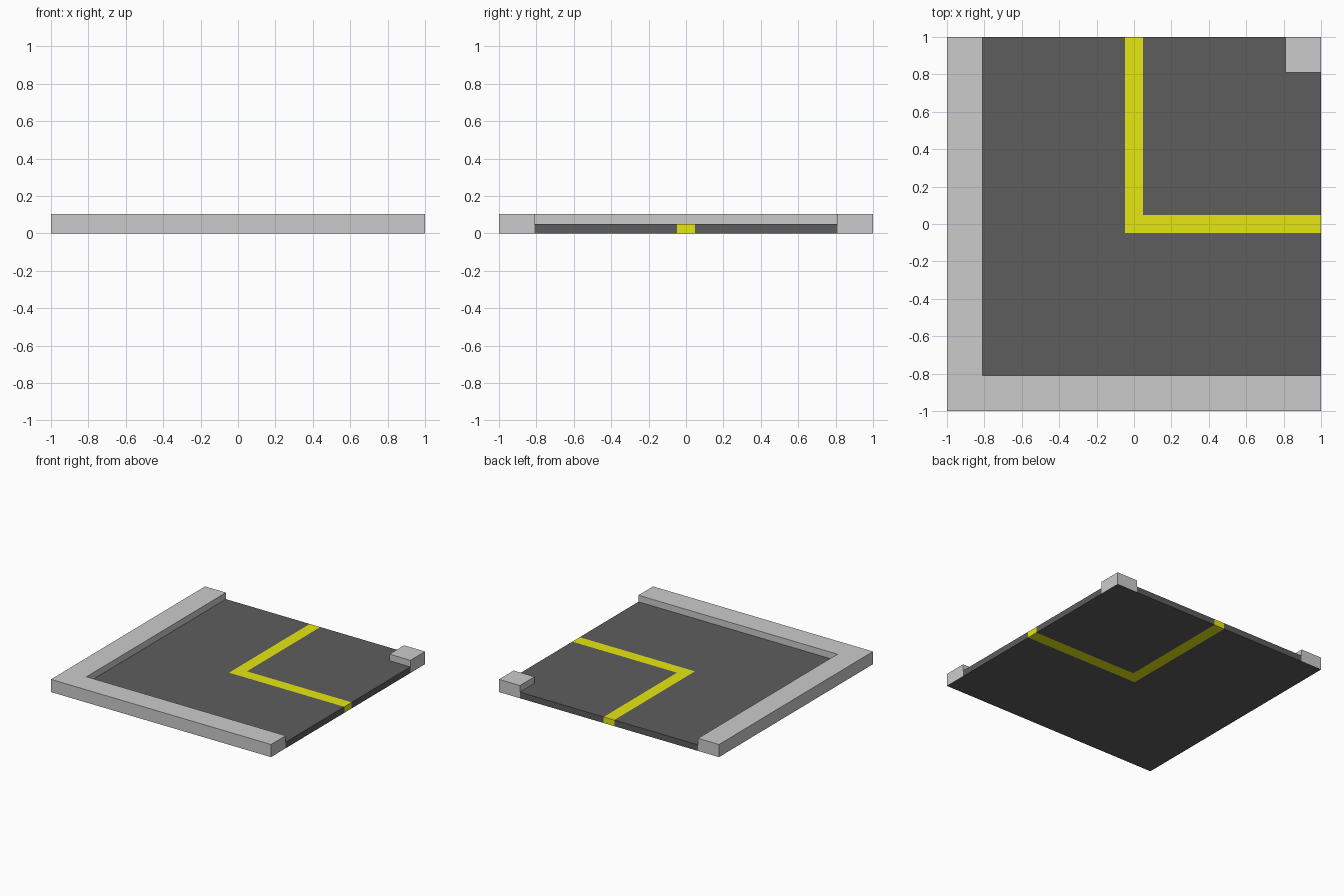
import bpy, bmesh

if "Cube" in bpy.data.objects:
    bpy.data.objects.remove(bpy.data.objects["Cube"])

TOP, ROAD = 0.104, 0.05      # kerb height, road height
K, L = 0.81, 0.048           # kerb inner edge, half width of the line


def material(name, rgb):
    m = bpy.data.materials.new(name)
    m.diffuse_color = (*rgb, 1)
    m.use_nodes = True
    m.node_tree.nodes["Principled BSDF"].inputs["Base Color"].default_value = m.diffuse_color
    return m


GREY = material("kerb_grey", (0.8, 0.8, 0.8))
DARK = material("asphalt_dark", (0.11, 0.11, 0.11))
YELLOW = material("line_yellow", (0.8, 0.8, 0.006))


def slab(name, outline, wall_base, height, mat, bottom_mat):
    """Extruded outline; wall_base gives each edge's lower z (None = no wall)."""
    bm = bmesh.new()
    bm.faces.new([bm.verts.new((x, y, height)) for x, y in outline])
    under = bm.faces.new([bm.verts.new((x, y, 0)) for x, y in reversed(outline)])
    under.material_index = 1
    for i, base in enumerate(wall_base):
        if base is None:
            continue
        a, b = outline[i], outline[(i + 1) % len(outline)]
        bm.faces.new([bm.verts.new(p) for p in
                      ((*a, base), (*b, base), (*b, height), (*a, height))])
    bmesh.ops.remove_doubles(bm, verts=bm.verts, dist=1e-5)
    mesh = bpy.data.meshes.new(name)
    bm.to_mesh(mesh)
    bm.free()
    mesh.materials.append(mat)
    mesh.materials.append(bottom_mat)
    bpy.context.collection.objects.link(bpy.data.objects.new(name, mesh))


def corner_l(a, b):
    """L-shaped outline from line a to line b, open towards +x and +y."""
    return [(a, 1), (a, a), (1, a), (1, b), (b, b), (b, 1)]


# Raised kerbs, dark underneath like the road
slab("outer_kerb", corner_l(-1, -K), [0, 0, 0, ROAD, ROAD, 0], TOP, GREY, DARK)
slab("corner_kerb", [(K, K), (1, K), (1, 1), (K, 1)],
     [ROAD, 0, 0, ROAD], TOP, GREY, DARK)

# Road surface either side of the line
ENDS = [None, None, 0, None, None, 0]
slab("outer_lane", corner_l(-K, -L), ENDS, ROAD, DARK, DARK)
slab("inner_lane", [(L, L), (1, L), (1, K), (K, K), (K, 1), (L, 1)],
     [None, 0, None, None, 0, None], ROAD, DARK, DARK)

# Yellow centre line turning the corner
slab("centre_line", corner_l(-L, L), ENDS, ROAD, YELLOW, YELLOW)
